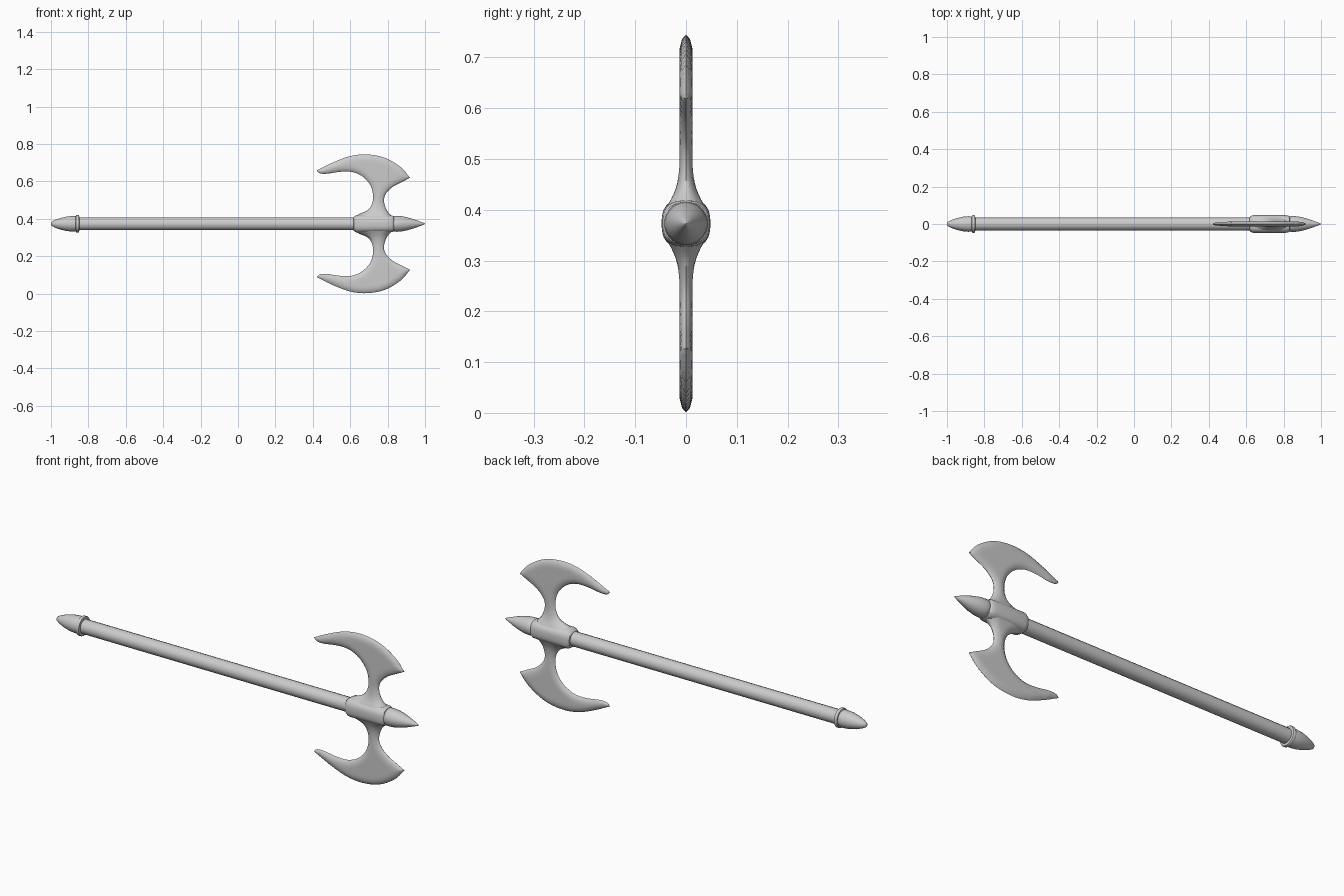
import bpy, bmesh, math
from mathutils import Vector
from mathutils.geometry import delaunay_2d_cdt, intersect_point_line

if "Cube" in bpy.data.objects:
    bpy.data.objects.remove(bpy.data.objects["Cube"])

AXIS_Z = 0.373


def finish(bm, name, angle=35):
    bmesh.ops.recalc_face_normals(bm, faces=bm.faces[:])
    me = bpy.data.meshes.new(name)
    bm.to_mesh(me)
    bm.free()
    ob = bpy.data.objects.new(name, me)
    ob.location.z = AXIS_Z
    bpy.context.collection.objects.link(ob)
    bpy.ops.object.select_all(action='DESELECT')
    ob.select_set(True)
    bpy.context.view_layer.objects.active = ob
    bpy.ops.object.shade_smooth_by_angle(angle=math.radians(angle))
    return ob


def loft(name, stations, sides=24, power=2.0):
    """Rings along x; each station is (x, half_y, half_z), superellipse section."""
    bm = bmesh.new()
    rings = []
    for x, hy, hz in stations:
        ring = []
        for i in range(sides):
            a = 2 * math.pi * (i + 0.5) / sides
            c, s = math.cos(a), math.sin(a)
            y = math.copysign(abs(c) ** (2 / power), c) * hy
            z = math.copysign(abs(s) ** (2 / power), s) * hz
            ring.append(bm.verts.new((x, y, z)))
        rings.append(ring)
    for a, b in zip(rings, rings[1:]):
        for i in range(sides):
            j = (i + 1) % sides
            bm.faces.new((a[i], a[j], b[j], b[i]))
    bm.faces.new(rings[0])
    bm.faces.new(rings[-1])
    return finish(bm, name)


def turned(name, profile, sides=24):
    return loft(name, [(x, r, r) for x, r in profile], sides)


def spline(pts, steps=5):
    """Catmull-Rom through the points, without the last point."""
    p = [Vector(q) for q in pts]
    p = [2 * p[0] - p[1]] + p + [2 * p[-1] - p[-2]]
    out = []
    for a, b, c, d in zip(p, p[1:], p[2:], p[3:]):
        for k in range(steps):
            t = k / steps
            out.append(0.5 * (2 * b + (c - a) * t + (2 * a - 5 * b + 4 * c - d) * t * t
                              + (3 * b - a - 3 * c + d) * t ** 3))
    return out


# Shaft, pommel and collar
turned("shaft", [(-0.87, 0.035), (0.65, 0.035)], 16)
turned("pommel", [(-1.0, 0.004), (-0.996, 0.011), (-0.98, 0.02), (-0.95, 0.031),
                  (-0.915, 0.039), (-0.885, 0.042), (-0.865, 0.041)])
turned("collar", [(-0.868, 0.040), (-0.866, 0.046), (-0.862, 0.048), (-0.854, 0.048),
                  (-0.850, 0.046), (-0.848, 0.034)])

# Socket holding the blades, and the front spike
loft("socket", [(0.617, 0.034, 0.034), (0.619, 0.039, 0.038), (0.632, 0.046, 0.046),
                (0.642, 0.048, 0.048), (0.80, 0.048, 0.046), (0.822, 0.046, 0.045),
                (0.832, 0.041, 0.041), (0.836, 0.034, 0.034)], 32, 2.7)
turned("spike", [(0.825, 0.036), (0.836, 0.042), (0.85, 0.043), (0.875, 0.041), (0.905, 0.035),
                 (0.94, 0.0245), (0.97, 0.0135), (0.993, 0.005), (1.0, 0.0005)])

# Blade outline (x, height above axis), counter-clockwise from the right root
right_inner = [(0.83, 0), (0.831, 0.03), (0.797, 0.07), (0.781, 0.118), (0.789, 0.158),
               (0.825, 0.196), (0.877, 0.224), (0.92, 0.246)]
cutting_edge = [(0.92, 0.246), (0.87, 0.303), (0.785, 0.353), (0.69, 0.371), (0.60, 0.362),
                (0.51, 0.329), (0.42, 0.285)]
left_inner = [(0.42, 0.285), (0.438, 0.27), (0.476, 0.268), (0.545, 0.278), (0.61, 0.277),
              (0.668, 0.251), (0.711, 0.199), (0.722, 0.13), (0.697, 0.076), (0.636, 0.045),
              (0.635, 0)]
outline = spline(right_inner) + spline(cutting_edge) + spline(left_inner) + [Vector((0.635, 0))]
n = len(outline)
segments = list(zip(outline, outline[1:]))


def edge_distance(p):
    best = 1e9
    for a, b in segments:
        ab = b - a
        t = max(0.0, min(1.0, (p - a).dot(ab) / ab.length_squared))
        best = min(best, (p - a - ab * t).length)
    return best


# Interior points: two rows following the rim, then a regular fill
points = list(outline)
for a, b in segments:
    normal = Vector((a.y - b.y, b.x - a.x)).normalized()
    for inset in (0.004, 0.010):
        q = (a + b) / 2 + normal * inset
        if q.y > 0.003 and edge_distance(q) > inset * 0.9:
            points.append(q)
for i in range(46):
    for j in range(32):
        q = Vector((0.41 + i * 0.0115, j * 0.0115))
        if edge_distance(q) > 0.016:
            points.append(q)

flat, _, tris, *_ = delaunay_2d_cdt(points, [(i, (i + 1) % n) for i in range(n)], [], 1, 1e-6)

# Blades: lens-shaped thickness, swelling into the socket, mirrored below
bm = bmesh.new()
front, back = {}, {}
for i in sorted({i for t in tris for i in t}):
    p = Vector(flat[i])
    d = edge_distance(p)
    t = min(d / 0.035, 1)
    thick = 0.013 + 0.035 * math.exp(-(p.y / 0.055) ** 2)
    y = thick * (1 - (1 - t) ** 2) ** 0.6
    if d < 1e-4:
        front[i] = back[i] = bm.verts.new((p.x, 0, p.y))
    else:
        front[i] = bm.verts.new((p.x, -y, p.y))
        back[i] = bm.verts.new((p.x, y, p.y))
for t in tris:
    for side in ([front[i] for i in t], [back[i] for i in reversed(t)]):
        if not bm.faces.get(side):
            bm.faces.new(side)
blades = finish(bm, "blades", 60)
mirror = blades.modifiers.new("mirror", 'MIRROR')
mirror.use_axis = (False, False, True)
